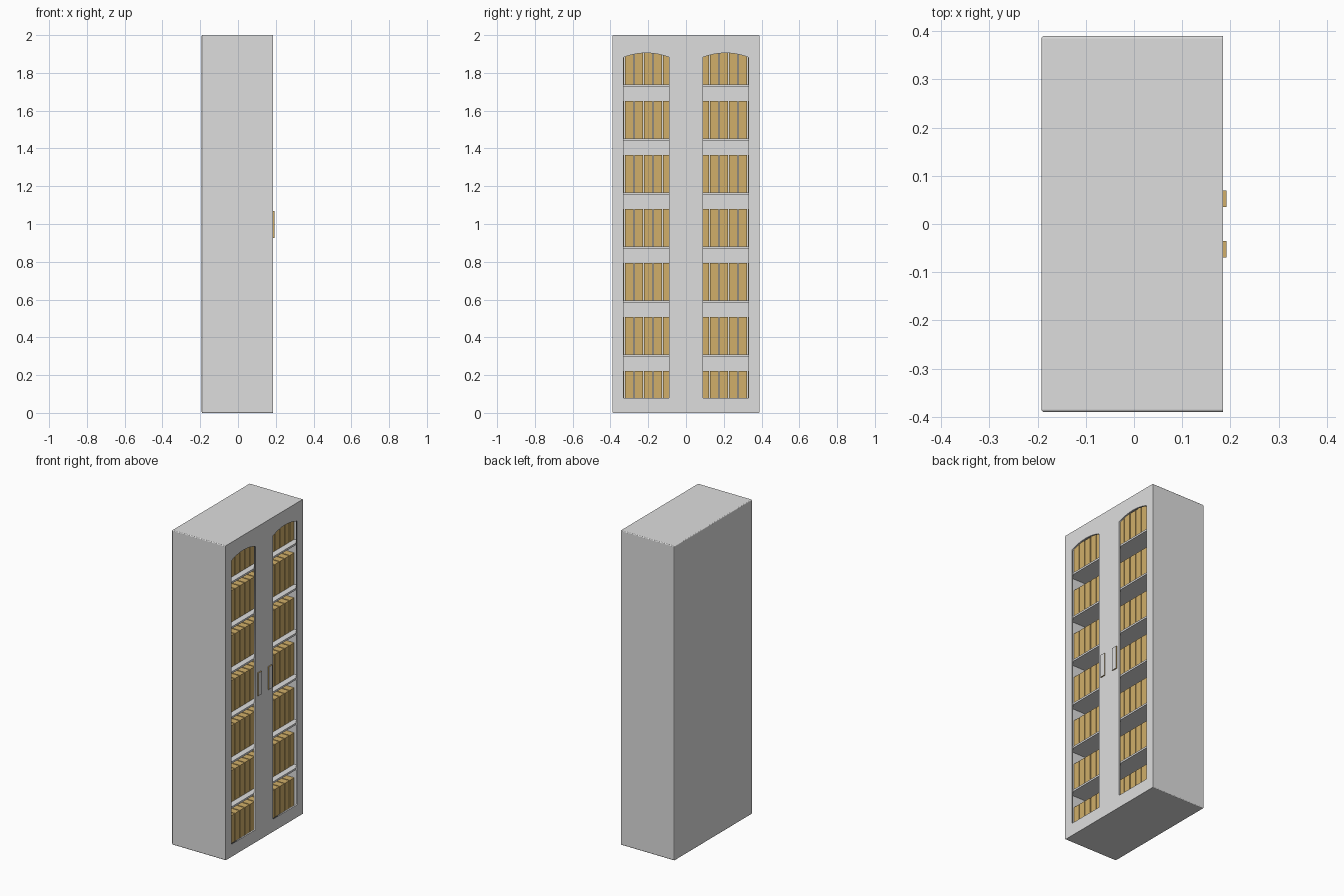
import bpy, bmesh, math

if "Cube" in bpy.data.objects:
    bpy.data.objects.remove(bpy.data.objects["Cube"])


def material(name, rgb):
    m = bpy.data.materials.new(name)
    m.diffuse_color = (*rgb, 1)
    m.use_nodes = True
    m.node_tree.nodes["Principled BSDF"].inputs["Base Color"].default_value = m.diffuse_color
    return m


GREY = material("cabinet_grey", (0.73, 0.73, 0.73))
TAN = material("tan", (0.635, 0.427, 0.143))
FRONT, WALL = 0.185, 0.018


def box(name, x0, x1, y0, y1, z0, z1, mat):
    bm = bmesh.new()
    bmesh.ops.create_cube(bm, size=1)
    for v in bm.verts:
        v.co = (x1 if v.co.x > 0 else x0,
                y1 if v.co.y > 0 else y0,
                z1 if v.co.z > 0 else z0)
    me = bpy.data.meshes.new(name)
    bm.to_mesh(me)
    bm.free()
    me.materials.append(mat)
    ob = bpy.data.objects.new(name, me)
    bpy.context.collection.objects.link(ob)
    return ob


# Hollow carcass, open on +x, with slightly rounded outer edges
carcass = box("carcass", -0.192, FRONT, -0.39, 0.39, 0, 2, GREY)
bm = bmesh.new()
bm.from_mesh(carcass.data)
front = [f for f in bm.faces if f.normal.x > 0.9]
bmesh.ops.delete(bm, geom=front, context='FACES_ONLY')
bm.to_mesh(carcass.data)
bm.free()
bev = carcass.modifiers.new("round_edges", 'BEVEL')
bev.width, bev.segments = 0.005, 3
sol = carcass.modifiers.new("walls", 'SOLIDIFY')
sol.thickness, sol.offset = WALL, -1
sol.use_even_offset = True


# Doors: thin panels set flush in the carcass, each with one arched opening
def door(name, s):
    cu = bpy.data.curves.new(name, 'CURVE')
    cu.dimensions, cu.fill_mode, cu.extrude = '2D', 'BOTH', 0.005
    edge = 0.39 - WALL
    outer = [(0.0003, WALL), (edge, WALL), (edge, 2 - WALL), (0.0003, 2 - WALL)]
    y0, y1, spring, rise = 0.089, 0.331, 1.882, 0.023
    half, mid = (y1 - y0) / 2, (y0 + y1) / 2
    r = (half ** 2 + rise ** 2) / (2 * rise)
    a = math.asin(half / r)
    hole = [(y0, 0.08), (y1, 0.08)]
    for i in range(13):
        t = a - 2 * a * i / 12
        hole.append((mid + r * math.sin(t), spring + rise - r + r * math.cos(t)))
    for pts in (outer, hole):
        sp = cu.splines.new('POLY')
        sp.points.add(len(pts) - 1)
        for p, (y, z) in zip(sp.points, pts):
            p.co = (s * y, z, 0, 1)
        sp.use_cyclic_u = True
    cu.materials.append(GREY)
    ob = bpy.data.objects.new(name, cu)
    bpy.context.collection.objects.link(ob)
    ob.rotation_euler = (math.pi / 2, 0, math.pi / 2)
    ob.location.x = FRONT - 0.005
    bpy.ops.object.select_all(action='DESELECT')
    ob.select_set(True)
    bpy.context.view_layer.objects.active = ob
    bpy.ops.object.convert(target='MESH')


for side, s in (("left", -1), ("right", 1)):
    door(side + "_door", s)
    # Shallow handle: tan sides with a grey front plate
    y0, y1 = sorted((s * 0.035, s * 0.07))
    h = box(side + "_handle", FRONT - 0.001, 0.192, y0, y1, 0.925, 1.07, TAN)
    h.data.materials.append(GREY)
    for f in h.data.polygons:
        if f.normal.x > 0.9:
            f.material_index = 1

# Shelves, each with a row of books
PITCH = 0.286
for row in range(7):
    z = 0.022 + PITCH * row
    if row:
        box(f"shelf_{row}", -0.175, 0.173, -0.373, 0.373, z - 0.012, z, GREY)
    for k in range(-7, 8):
        y = 0.05 * k
        box(f"book_{row}_{k + 7}", -0.12, 0.135, y - 0.022, y + 0.022,
            z, z + 0.2, TAN)
